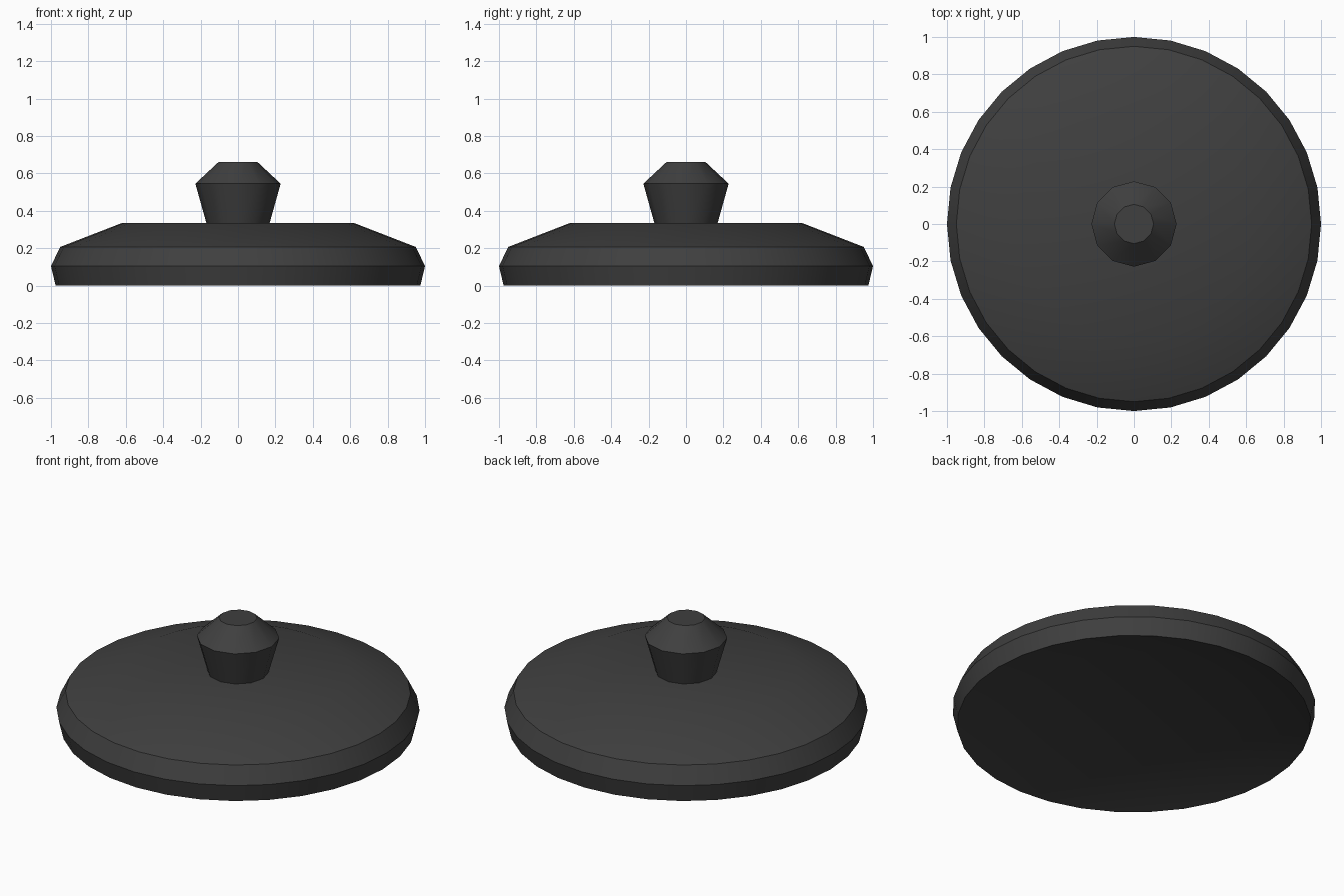
import bpy
import bmesh
from math import cos, sin, pi, radians

cube = bpy.data.objects.get("Cube")
if cube:
    bpy.data.objects.remove(cube, do_unlink=True)

# Single dark grey colour
grey = bpy.data.materials.new("dark_grey")
grey.use_nodes = True
colour = (0.05, 0.05, 0.05, 1)
grey.diffuse_color = colour
grey.node_tree.nodes["Principled BSDF"].inputs["Base Color"].default_value = colour


def turned(name, profile, sides):
    """Closed lathe of (radius, height) points, capped at both ends."""
    bm = bmesh.new()
    rings = [[bm.verts.new((r * cos(2 * pi * i / sides), r * sin(2 * pi * i / sides), z))
              for i in range(sides)] for r, z in profile]
    for low, high in zip(rings, rings[1:]):
        for i in range(sides):
            j = (i + 1) % sides
            bm.faces.new((low[i], low[j], high[j], high[i]))
    bm.faces.new(rings[0][::-1])
    bm.faces.new(rings[-1])
    bmesh.ops.recalc_face_normals(bm, faces=bm.faces)
    mesh = bpy.data.meshes.new(name)
    bm.to_mesh(mesh)
    bm.free()
    mesh.materials.append(grey)
    obj = bpy.data.objects.new(name, mesh)
    bpy.context.collection.objects.link(obj)
    bpy.ops.object.select_all(action="DESELECT")
    obj.select_set(True)
    bpy.context.view_layer.objects.active = obj
    bpy.ops.object.shade_smooth_by_angle(angle=radians(35))
    return obj


# Lid with a shallow hollow underneath
turned("lid", [(0.62, 0.10), (0.975, 0), (1, 0.105), (0.95, 0.207), (0.62, 0.335)], 32)

# Flared knob with a bevelled top
turned("knob", [(0.165, 0.32), (0.228, 0.545), (0.105, 0.66)], 12)
